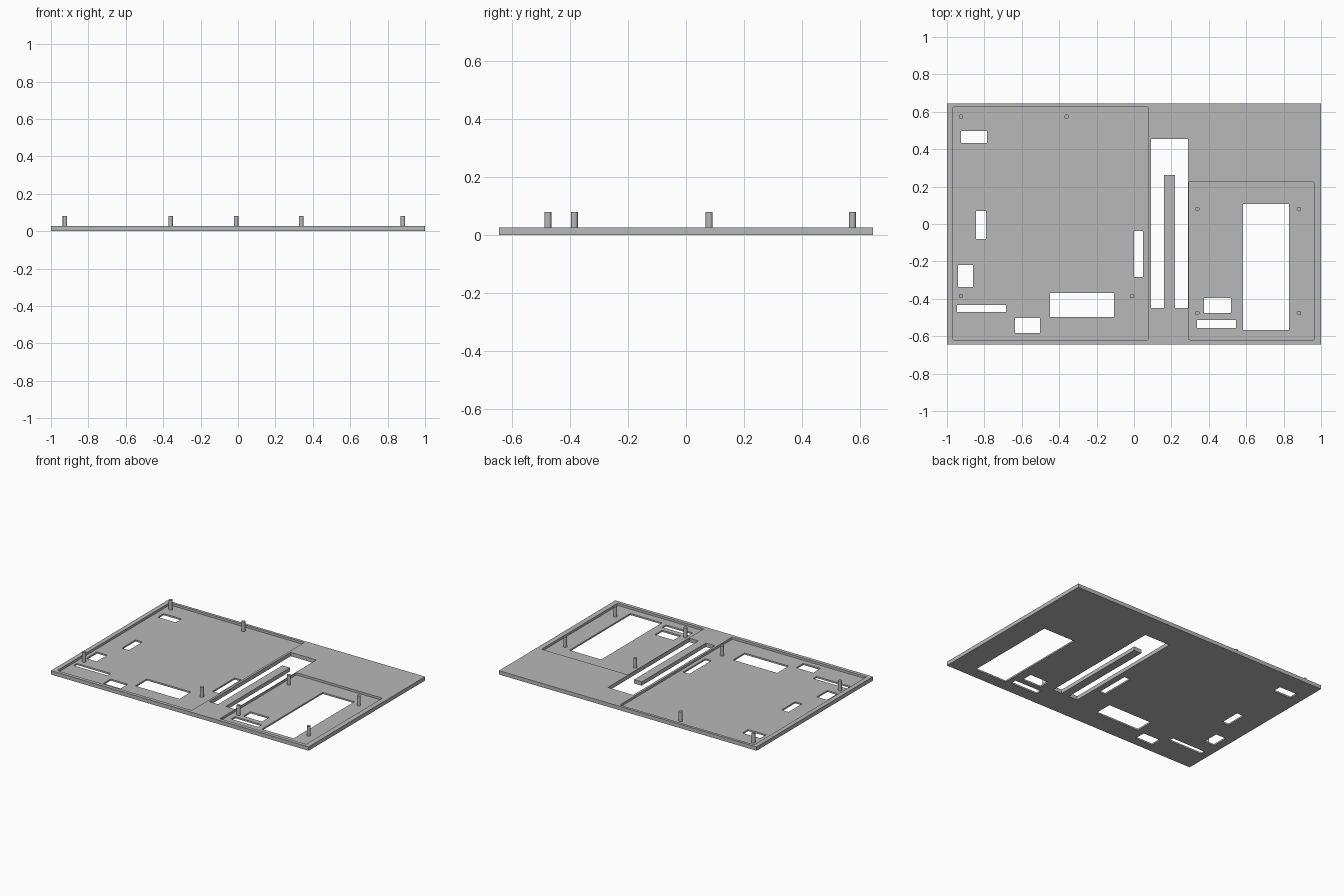
import bpy, bmesh
from mathutils import Matrix

if "Cube" in bpy.data.objects:
    bpy.data.objects.remove(bpy.data.objects["Cube"])

TOP, FLOOR, PIN_TOP = 0.027, 0.011, 0.08

grey = bpy.data.materials.new("plain_grey")
grey.diffuse_color = (0.48, 0.48, 0.48, 1)
grey.use_nodes = True
grey.node_tree.nodes["Principled BSDF"].inputs["Base Color"].default_value = grey.diffuse_color


def add_box(bm, x0, x1, y0, y1, z0, z1, radius=0):
    """Box from its limits, with optional rounded vertical edges."""
    m = Matrix.Translation(((x0 + x1) / 2, (y0 + y1) / 2, (z0 + z1) / 2)) \
        @ Matrix.Diagonal((x1 - x0, y1 - y0, z1 - z0, 1))
    verts = bmesh.ops.create_cube(bm, size=1, matrix=m)["verts"]
    if radius:
        upright = {e for v in verts for e in v.link_edges
                   if abs(e.verts[0].co.z - e.verts[1].co.z) > 1e-4}
        bmesh.ops.bevel(bm, geom=list(upright), offset=radius, segments=4,
                        profile=0.5, affect='EDGES')


def make(name, bm):
    mesh = bpy.data.meshes.new(name)
    bm.to_mesh(mesh)
    bm.free()
    mesh.materials.append(grey)
    ob = bpy.data.objects.new(name, mesh)
    bpy.context.collection.objects.link(ob)
    return ob


def boxes(name, limits, z0, z1, radius=0):
    bm = bmesh.new()
    for b in limits:
        add_box(bm, *b, z0, z1, radius)
    return make(name, bm)


def cut(target, cutter):
    mod = target.modifiers.new("cut", 'BOOLEAN')
    mod.operation, mod.solver, mod.object = 'DIFFERENCE', 'EXACT', cutter
    bpy.context.view_layer.objects.active = target
    bpy.ops.object.modifier_apply(modifier=mod.name)
    bpy.data.objects.remove(cutter)


# Base plate
plate = boxes("base_plate", [(-1, 1, -0.645, 0.645)], 0, TOP)

# Two shallow board recesses
cut(plate, boxes("recess_cutter", [
    (-0.968, 0.075, -0.62, 0.626),
    (0.294, 0.963, -0.62, 0.225)], FLOOR, 0.1, 0.008))

# Rectangular windows through the plate
cut(plate, boxes("window_cutter", [
    (-0.925, -0.786, 0.433, 0.497),
    (-0.845, -0.791, -0.08, 0.07),
    (-0.941, -0.861, -0.337, -0.219),
    (-0.947, -0.684, -0.47, -0.433),
    (-0.636, -0.503, -0.583, -0.503),
    (-0.449, -0.107, -0.497, -0.369),
    (0.0, 0.048, -0.283, -0.037),
    (0.583, 0.829, -0.567, 0.107),
    (0.374, 0.519, -0.476, -0.396),
    (0.337, 0.545, -0.556, -0.513)], -0.1, 0.1))

# U-shaped slot that leaves a tongue in the middle
slot = bmesh.new()
outline = [(0.091, -0.449), (0.16, -0.449), (0.16, 0.262), (0.219, 0.262),
           (0.219, -0.449), (0.289, -0.449), (0.289, 0.455), (0.091, 0.455)]
face = slot.faces.new([slot.verts.new((x, y, -0.1)) for x, y in outline])
side = bmesh.ops.extrude_face_region(slot, geom=[face])["geom"]
for v in side:
    if isinstance(v, bmesh.types.BMVert):
        v.co.z = 0.1
bmesh.ops.recalc_face_normals(slot, faces=slot.faces)
cut(plate, make("slot_cutter", slot))

# Mounting pins standing in the recesses
groups = {
    "left_pin": [(-0.925, 0.574), (-0.36, 0.574), (-0.925, -0.385), (-0.01, -0.385)],
    "right_pin": [(0.338, 0.08), (0.882, 0.08), (0.338, -0.476), (0.882, -0.476)],
}
for name, spots in groups.items():
    for i, (x, y) in enumerate(spots, 1):
        bm = bmesh.new()
        z0 = FLOOR - 0.003
        bmesh.ops.create_cone(bm, cap_ends=True, segments=32, radius1=0.012,
                              radius2=0.012, depth=PIN_TOP - z0,
                              matrix=Matrix.Translation((x, y, (PIN_TOP + z0) / 2)))
        pin = make(f"{name}_{i}", bm)
        bpy.ops.object.select_all(action='DESELECT')
        pin.select_set(True)
        bpy.context.view_layer.objects.active = pin
        bpy.ops.object.shade_smooth_by_angle()
